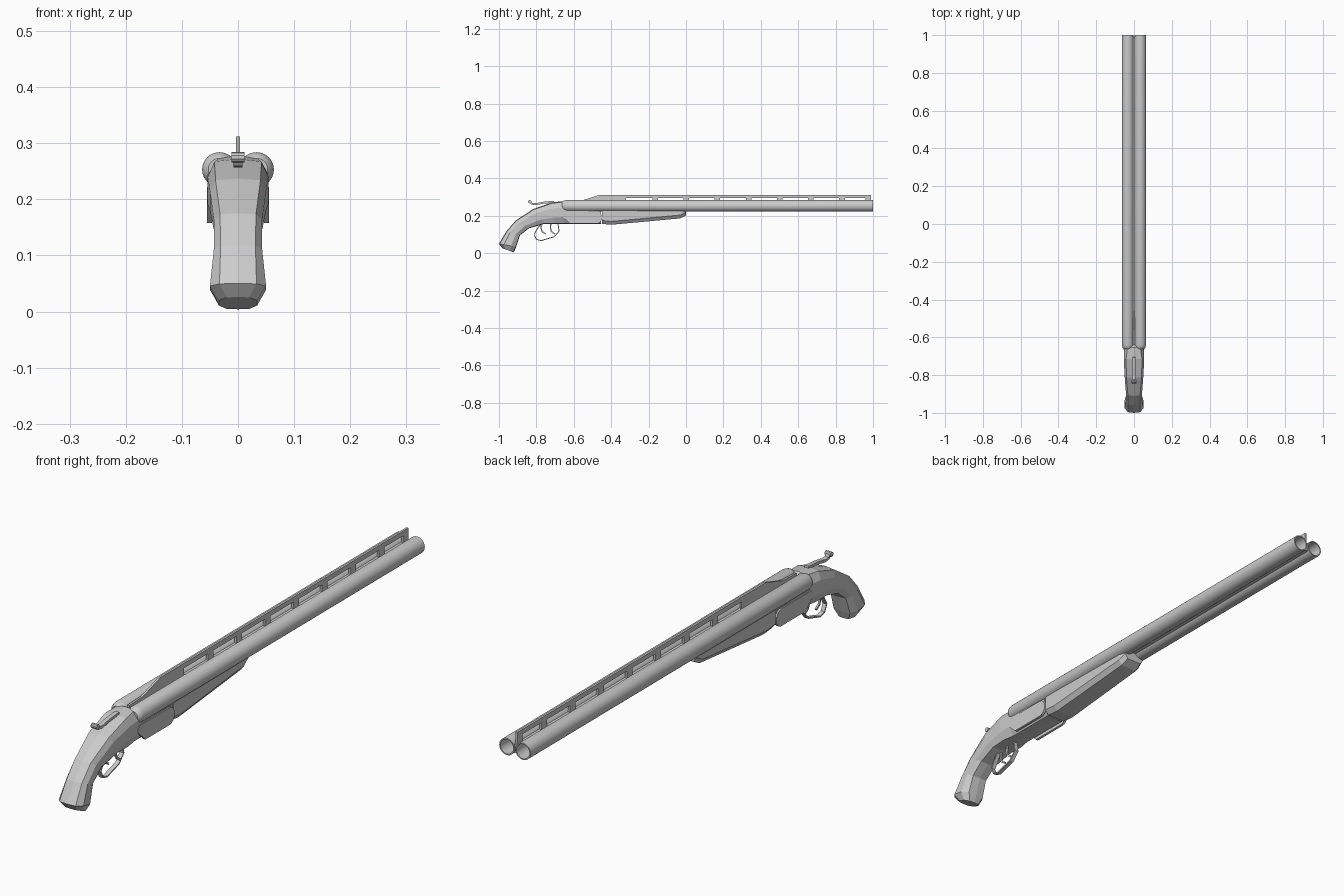
import bpy, bmesh, math
from mathutils import Vector

if "Cube" in bpy.data.objects:
    bpy.data.objects.remove(bpy.data.objects["Cube"])

grey = bpy.data.materials.new("gun grey")
grey.diffuse_color = (0.6, 0.6, 0.6, 1)
grey.use_nodes = True
grey.node_tree.nodes["Principled BSDF"].inputs["Base Color"].default_value = grey.diffuse_color


def finish(name, bm, smooth=False):
    bmesh.ops.recalc_face_normals(bm, faces=bm.faces)
    me = bpy.data.meshes.new(name)
    bm.to_mesh(me)
    bm.free()
    me.materials.append(grey)
    ob = bpy.data.objects.new(name, me)
    bpy.context.collection.objects.link(ob)
    if smooth:
        bpy.context.view_layer.objects.active = ob
        ob.select_set(True)
        bpy.ops.object.shade_smooth_by_angle(angle=math.radians(35))
        ob.select_set(False)
    return ob


def loft(name, rings):
    """Skin closed rings of points, capping both ends."""
    bm = bmesh.new()
    vs = [[bm.verts.new(p) for p in r] for r in rings]
    n = len(vs[0])
    for a, b in zip(vs, vs[1:]):
        for i in range(n):
            j = (i + 1) % n
            bm.faces.new((a[i], a[j], b[j], b[i]))
    bm.faces.new(vs[0])
    bm.faces.new(vs[-1])
    return finish(name, bm)


def extrude_profile(name, pts, x0, x1):
    """Side outline (y, z) given thickness along x."""
    return loft(name, [[(x, y, z) for y, z in pts] for x in (x0, x1)])


def strip(name, pts, width, thick, x=0):
    """Flat strip following a side path (y, z)."""
    rings = []
    for i, p in enumerate(pts):
        a, b = Vector(pts[max(i - 1, 0)]), Vector(pts[min(i + 1, len(pts) - 1)])
        t = (b - a).normalized()
        n = Vector((-t.y, t.x)) * thick / 2
        p = Vector(p)
        rings.append([(x + sx * width / 2, *(p + s * n))
                      for sx, s in ((-1, -1), (1, -1), (1, 1), (-1, 1))])
    return loft(name, rings)


# Stock and receiver: top (y, z), bottom (y, z), half width, top half width
stations = [
    (-0.982, 0.026, -0.920, 0.004, 0.034, 0.020),
    (-1.000, 0.050, -0.908, 0.034, 0.050, 0.033),
    (-0.960, 0.118, -0.888, 0.095, 0.043, 0.031),
    (-0.910, 0.175, -0.840, 0.133, 0.043, 0.032),
    (-0.815, 0.237, -0.760, 0.156, 0.050, 0.040),
    (-0.715, 0.272, -0.700, 0.156, 0.054, 0.042),
    (-0.655, 0.278, -0.655, 0.156, 0.054, 0.034),
    (-0.635, 0.262, -0.635, 0.156, 0.053, 0.034),
    (-0.455, 0.250, -0.455, 0.156, 0.050, 0.034),
]
rings = []
for ty, tz, by, bz, w, wt in stations:
    t, b = Vector((0, ty, tz)), Vector((0, by, bz))
    half = [(wt, 0.04), (w, 0.28), (w, 0.70), (wt, 0.97)]
    ring = [t] + [t.lerp(b, f) + Vector((x, 0, 0)) for x, f in half] + [b]
    ring += [t.lerp(b, f) + Vector((-x, 0, 0)) for x, f in reversed(half)]
    rings.append(ring)
loft("stock_and_receiver", rings)

# Fore-end: tapering wooden grip under the barrels
rings = []
for y, z, w in ((-0.45, 0.157, 0.051), (-0.40, 0.152, 0.051),
                (-0.03, 0.186, 0.047), (0.0, 0.202, 0.042)):
    rings.append([(-w, y, 0.24), (-w, y, z + 0.018), (-w * 0.72, y, z),
                  (w * 0.72, y, z), (w, y, z + 0.018), (w, y, 0.24)])
loft("fore_end", rings)

for side, label in ((-1, "left"), (1, "right")):
    # Barrel: revolved outline with rounded breech and hollow muzzle
    outline = [(0, -0.662), (0.020, -0.662), (0.027, -0.655), (0.031, -0.640),
               (0.031, 1.0), (0.0265, 1.0), (0.0265, 0.45), (0, 0.45)]
    bm = bmesh.new()
    vs = [bm.verts.new((r, y, 0)) for r, y in outline]
    es = [bm.edges.new(e) for e in zip(vs, vs[1:])]
    bmesh.ops.spin(bm, geom=vs + es, cent=(0, 0, 0), axis=(0, 1, 0),
                   angle=math.tau, steps=32, use_merge=True)
    bmesh.ops.remove_doubles(bm, verts=bm.verts, dist=1e-5)
    bmesh.ops.translate(bm, verts=bm.verts, vec=(side * 0.033, 0, 0.253))
    finish(label + "_barrel", bm, smooth=True)

    # Side plate with a rounded front end
    pts = [(-0.655, 0.222), (-0.665, 0.20), (-0.62, 0.158)]
    for i in range(9):
        a = -math.pi / 2 + math.pi * i / 8
        pts.append((-0.477 + 0.028 * math.cos(a), 0.190 + 0.032 * math.sin(a)))
    extrude_profile(label + "_side_plate", pts, side * 0.046, side * 0.0555)

# Filler between the barrels
extrude_profile("barrel_filler", [(-0.64, 0.236), (0.995, 0.236),
                                  (0.995, 0.268), (-0.64, 0.268)], -0.007, 0.007)

# Sighting rib: sloped rear, raised bar and evenly spaced posts
extrude_profile("rib_rear", [(-0.64, 0.262), (-0.32, 0.262), (-0.32, 0.312),
                             (-0.46, 0.312), (-0.56, 0.281), (-0.64, 0.278)], -0.004, 0.004)
extrude_profile("rib_bar", [(-0.32, 0.294), (0.99, 0.294),
                            (0.99, 0.312), (-0.32, 0.312)], -0.004, 0.004)
for i in range(8):
    y = -0.165 + 0.1665 * i
    y = min(y, 0.975)
    extrude_profile("rib_post_%d" % (i + 1), [(y - 0.015, 0.262), (y + 0.015, 0.262),
                    (y + 0.015, 0.295), (y - 0.015, 0.295)], -0.004, 0.004)

# Opening lever with curled thumb end
strip("opening_lever", [(-0.705, 0.275), (-0.76, 0.270), (-0.805, 0.262),
                        (-0.825, 0.264), (-0.835, 0.278)], 0.016, 0.010)
bm = bmesh.new()
bmesh.ops.create_cone(bm, cap_ends=True, segments=10, radius1=0.009, radius2=0.009, depth=0.024)
for v in bm.verts:
    v.co = (v.co.z, v.co.x - 0.835, v.co.y + 0.275)
finish("lever_thumb_roll", bm, smooth=True)

# Trigger guard and the two triggers
strip("trigger_guard", [(-0.775, 0.158), (-0.795, 0.130), (-0.812, 0.100),
                        (-0.800, 0.074), (-0.775, 0.067), (-0.705, 0.088),
                        (-0.678, 0.118), (-0.685, 0.158)], 0.016, 0.005)
for name, y, x in (("rear_trigger", -0.765, -0.006), ("front_trigger", -0.715, 0.006)):
    strip(name, [(y - 0.008, 0.160), (y - 0.010, 0.135), (y - 0.004, 0.115),
                 (y + 0.015, 0.102)], 0.007, 0.007, x)
